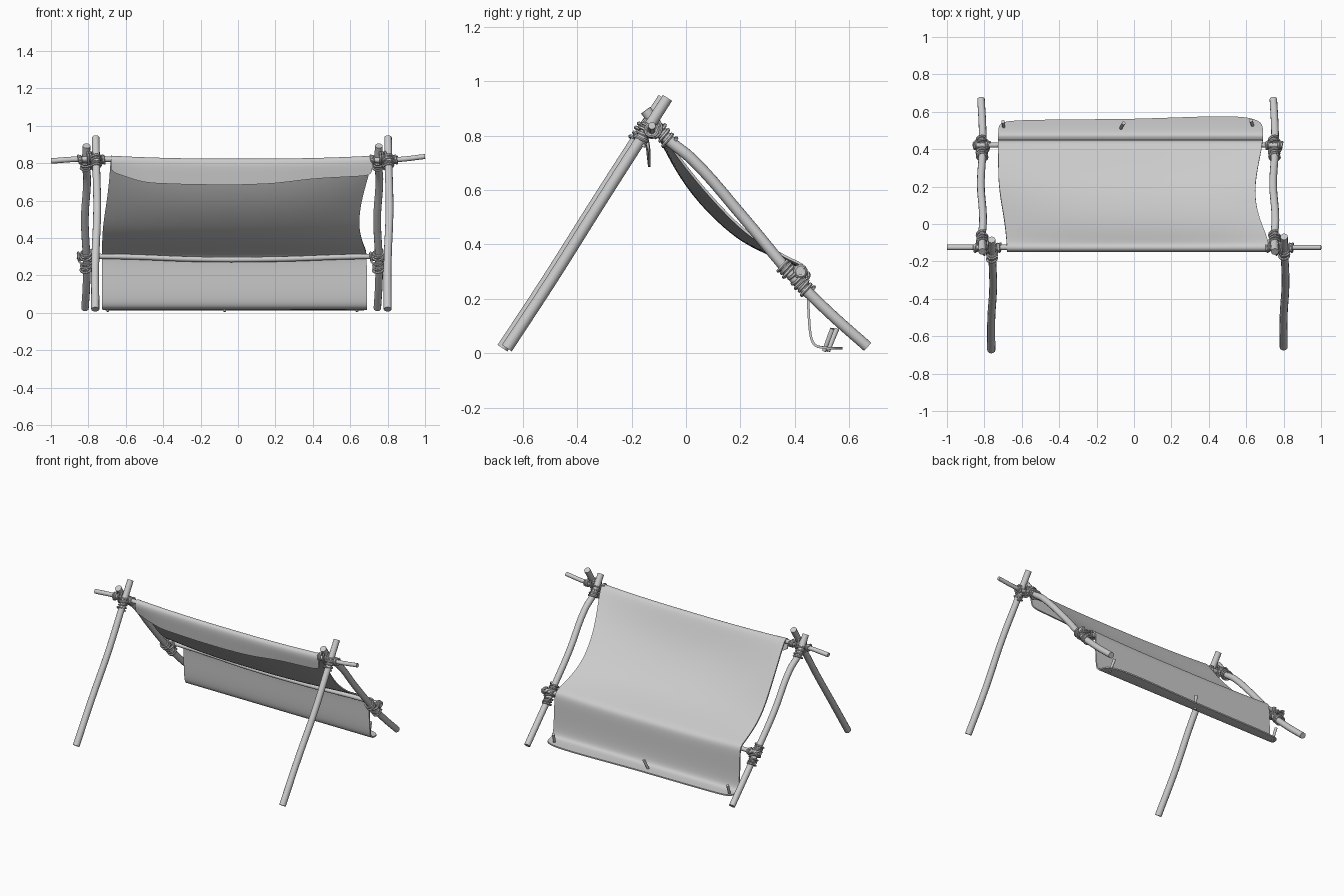
import bpy, math
from mathutils import Vector

if "Cube" in bpy.data.objects:
    bpy.data.objects.remove(bpy.data.objects["Cube"])


def tube(name, pts, r, ends=(1, 1), res=4, steps=5, smooth_path=True):
    """Round rod or rope along a path, tapering between the two end factors."""
    cu = bpy.data.curves.new(name, 'CURVE')
    cu.dimensions = '3D'
    cu.bevel_depth = r
    cu.bevel_resolution = res
    cu.resolution_u = steps
    cu.use_fill_caps = True
    sp = cu.splines.new('BEZIER' if smooth_path else 'POLY')
    n = len(pts)
    p = sp.bezier_points if smooth_path else sp.points
    p.add(n - 1)
    for i, c in enumerate(pts):
        if smooth_path:
            p[i].co = c
            p[i].handle_left_type = p[i].handle_right_type = 'AUTO'
        else:
            p[i].co = (*c, 1)
        p[i].radius = ends[0] + (ends[1] - ends[0]) * i / (n - 1)
    ob = bpy.data.objects.new(name, cu)
    bpy.context.collection.objects.link(ob)
    bpy.ops.object.select_all(action='DESELECT')
    ob.select_set(True)
    bpy.context.view_layer.objects.active = ob
    bpy.ops.object.convert(target='MESH')
    bpy.ops.object.shade_smooth_by_angle(angle=math.radians(45))
    return ob


def coil(name, centre, axis, length, turns, r, rope=0.0065):
    """Rope wound around an axis."""
    a = Vector(axis).normalized()
    u = a.orthogonal().normalized()
    v = a.cross(u)
    n = int(turns * 14)
    pts = []
    for i in range(n + 1):
        t = i / n
        ang = t * turns * math.tau
        rr = r + 0.0025 * math.sin(ang * 0.37 + 1)
        pts.append(Vector(centre) + a * length * (t - 0.5)
                   + (u * math.cos(ang) + v * math.sin(ang)) * rr)
    tube(name, pts, rope, res=1, smooth_path=False)


def lerp(table, x):
    """Piecewise linear lookup."""
    for (x0, y0), (x1, y1) in zip(table, table[1:]):
        if x <= x1:
            return y0 + (y1 - y0) * max(0, x - x0) / (x1 - x0)
    return table[-1][1]


# Legs and lashings, the same set at both ends
for side, dx, dy in (("left", 0, -0.006), ("right", 1.563, 0.01)):
    fx, bx = -0.761 + dx, -0.813 + dx
    tube(f"{side}_front_leg", [(fx - .002, -.668 + dy, .019), (fx - .002, -.5 + dy, .275),
         (fx + .008, -.33 + dy, .545), (fx + .003, -.17 + dy, .795), (fx, -.078 + dy, .938)], 0.02, (1.08, 1))
    tube(f"{side}_back_leg", [(bx - .005, .667, .024), (bx + .003, .52, .155), (bx + .004, .4, .275),
         (bx - .006, .21, .5), (bx + .006, .02, .715), (bx, -.07, .79), (bx + .003, -.148, .893)], 0.02, (1, 1.05))
    # Ridge lashings
    coil(f"{side}_front_leg_lashing", (fx + .002, -.163 + dy, .806), (0, .55, .87), .075, 4, .025)
    coil(f"{side}_back_leg_lashing", (bx + .002, -.083, .802), (0, -.66, .75), .085, 4, .027)
    coil(f"{side}_ridge_lashing", ((fx + bx) / 2, -.128, .828), (1, .1, 0), .045, 3, .033)
    coil(f"{side}_ridge_inner_lashing", (fx + .035, -.127, .82), (1, 0, .1), .025, 3, .021)
    coil(f"{side}_ridge_outer_lashing", (bx - .03, -.127, .82), (1, 0, .1), .02, 2, .02)
    # Lower bar lashings
    coil(f"{side}_upper_bar_lashing", (bx, .37, .308), (0, -.66, .75), .045, 3, .026)
    coil(f"{side}_lower_bar_lashing", (bx, .435, .243), (0, -.66, .75), .05, 3, .026)
    coil(f"{side}_bar_cross_lashing", (bx, .41, .285), (0.3, -.66, .75), .05, 2, .033)
    for s in (-1, 1):
        coil(f"{side}_bar_end_lashing", (bx + s * .033, .422, .3), (1, 0, 0), .02, 2, .019)

# Ridge pole and lower bar
tube("ridge_pole", [(-1, -.125, .812), (-.85, -.125, .822), (-.65, -.125, .82), (0, -.125, .804),
                    (.65, -.125, .816), (.86, -.125, .82), (1, -.125, .836)], 0.014, (1.05, .95))
tube("lower_bar", [(-.862, .422, .303), (-.6, .422, .3), (-.2, .422, .286), (.2, .422, .287),
                   (.6, .422, .3), (.795, .422, .303)], 0.014)

# Cloth rows: y, z at the side edges, sag in the middle (dy, dz), left x, right x
rows = [
    (-.135, .72, 0, 0, -.68, .715),
    (-.141, .765, 0, -.01, -.68, .718),
    (-.147, .815, 0, -.016, -.68, .72),
    (-.136, .838, 0, -.016, -.68, .72),
    (-.112, .836, 0, -.016, -.68, .72),
    (-.082, .80, -.006, -.025, -.682, .715),
    (-.02, .71, -.014, -.04, -.688, .69),
    (.05, .622, -.018, -.047, -.698, .665),
    (.13, .532, -.015, -.045, -.712, .648),
    (.22, .442, -.01, -.035, -.724, .648),
    (.32, .378, 0, -.02, -.726, .665),
    (.40, .338, 0, -.012, -.726, .682),
    (.437, .322, 0, -.013, -.726, .686),
    (.447, .285, 0, -.01, -.726, .688),
    (.449, .17, 0, 0, -.726, .69),
    (.455, .065, 0, 0, -.726, .69),
    (.468, .03, 0, 0, -.726, .69),
    (.495, .02, 0, 0, -.726, .69),
    (.553, .018, 0, 0, -.722, .687),
]
flap_hem = [(-.68, .755), (-.5, .695), (-.25, .686), (0, .684), (.2, .692), (.4, .718), (.72, .735)]
ground_hem = [(-.73, .545), (-.6, .556), (0, .562), (.45, .577), (.62, .572), (.7, .545)]
cols = 16
verts, faces = [], []
for j, (y, z, sy, sz, x0, x1) in enumerate(rows):
    for i in range(cols + 1):
        t = i / cols
        x = x0 + (x1 - x0) * t
        w = 1 - abs(2 * t - 1) ** 2.5
        yy, zz = y + sy * w, z + sz * w
        if j == 0:
            zz = lerp(flap_hem, x)
        elif j == 1:
            zz = (lerp(flap_hem, x) + .81 - .016 * w) / 2
        elif j == len(rows) - 1:
            yy = lerp(ground_hem, x)
        verts.append((x, yy, zz))
        if i and j:
            k = j * (cols + 1) + i
            faces.append((k - cols - 2, k - cols - 1, k, k - 1))
me = bpy.data.meshes.new("cloth")
me.from_pydata(verts, [], faces)
cloth = bpy.data.objects.new("cloth", me)
bpy.context.collection.objects.link(cloth)
sub = cloth.modifiers.new("smooth", 'SUBSURF')
sub.levels = sub.render_levels = 2
sol = cloth.modifiers.new("thickness", 'SOLIDIFY')
sol.thickness = 0.009
sol.offset = 0
bpy.ops.object.select_all(action='DESELECT')
cloth.select_set(True)
bpy.context.view_layer.objects.active = cloth
for m in ("smooth", "thickness"):
    bpy.ops.object.modifier_apply(modifier=m)
bpy.ops.object.shade_smooth_by_angle(angle=math.radians(45))

# Ground pegs through the hem
for x, lean, y in ((-.698, -.004, .523), (-.064, .018, .515), (.63, -.012, .53)):
    tube("peg", [(x - lean / 2, y - .008, .008), (x, y + .008, .05), (x + lean / 2, y + .024, .09)], .0095, (.8, 1))
